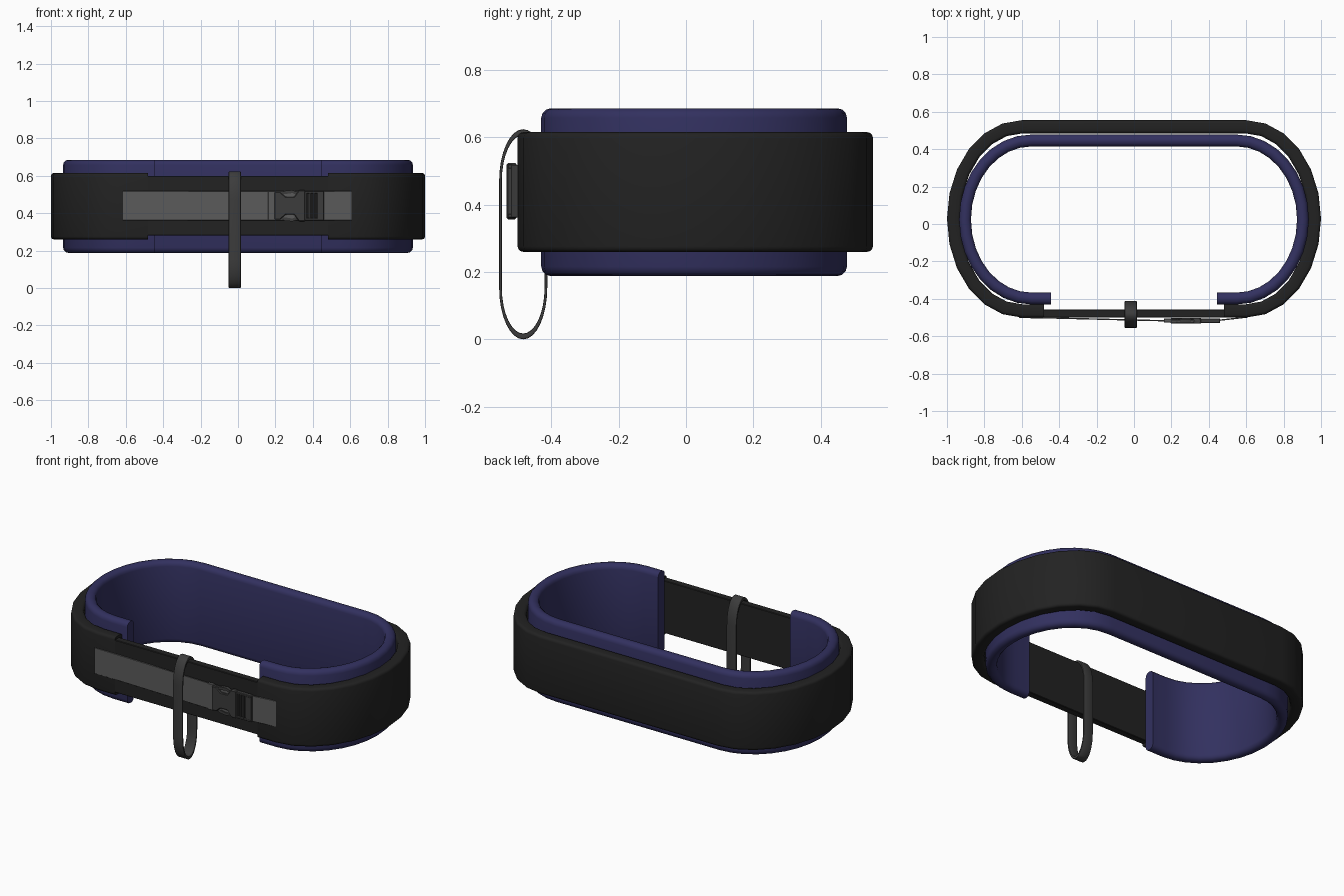
import bpy, bmesh, math
from mathutils import Vector

if "Cube" in bpy.data.objects:
    bpy.data.objects.remove(bpy.data.objects["Cube"])


def material(name, rgb):
    m = bpy.data.materials.new(name)
    m.diffuse_color = (*rgb, 1)
    m.use_nodes = True
    m.node_tree.nodes["Principled BSDF"].inputs["Base Color"].default_value = m.diffuse_color
    return m


BLACK = material("black_fabric", (0.016, 0.016, 0.016))
BLUE = material("blue_padding", (0.032, 0.03, 0.115))
WEB = material("grey_webbing", (0.105, 0.105, 0.105))
PLASTIC = material("dark_plastic", (0.045, 0.045, 0.045))


def finish(bm, name, mat):
    bmesh.ops.recalc_face_normals(bm, faces=bm.faces)
    me = bpy.data.meshes.new(name)
    bm.to_mesh(me)
    bm.free()
    ob = bpy.data.objects.new(name, me)
    bpy.context.collection.objects.link(ob)
    me.materials.append(mat)
    bpy.ops.object.select_all(action='DESELECT')
    ob.select_set(True)
    bpy.context.view_layer.objects.active = ob
    bpy.ops.object.shade_smooth_by_angle(angle=math.radians(35))
    return ob


def rounded_profile(thick, lo, hi, r, steps=3):
    """Rounded rectangle: (depth inward, position across the band)."""
    pts = []
    for cx, cz, a0 in ((thick - r, hi - r, 0), (r, hi - r, 90),
                       (r, lo + r, 180), (thick - r, lo + r, 270)):
        for i in range(steps + 1):
            a = math.radians(a0 + 90 * i / steps)
            pts.append((cx + r * math.cos(a), cz + r * math.sin(a)))
    return pts


def band(name, path, profile, mat, closed=False, place=lambda u, v, w: (u, v, w)):
    """Sweep a profile along a counter-clockwise 2D outline, mitred inward."""
    bm = bmesh.new()
    n = len(path)
    path = [Vector(p) for p in path]
    rings = []
    for i, p in enumerate(path):
        a = path[i - 1] if (closed or i) else None
        b = path[(i + 1) % n] if (closed or i < n - 1) else None
        t1 = (p - a).normalized() if a else (b - p).normalized()
        t2 = (b - p).normalized() if b else t1
        n1, n2 = Vector((-t1.y, t1.x)), Vector((-t2.y, t2.x))
        m = (n1 + n2).normalized()
        m /= m.dot(n1)
        rings.append([bm.verts.new(place(*(p + m * d), w)) for d, w in profile])
    k = len(profile)
    for i in range(n if closed else n - 1):
        r, s = rings[i], rings[(i + 1) % n]
        for j in range(k):
            bm.faces.new((r[j], r[(j + 1) % k], s[(j + 1) % k], s[j]))
    if not closed:
        bm.faces.new(rings[0])
        bm.faces.new(rings[-1])
    return finish(bm, name, mat)


def waist_outline(gap, straight, rx, front, back, segs):
    """Open stadium outline with the gap at the front."""
    cy, ry = (front + back) / 2, (back - front) / 2
    right = [(straight + rx * math.cos(a), cy + ry * math.sin(a))
             for a in (math.pi * (i / segs - 0.5) for i in range(segs + 1))]
    left = [(-x, y) for x, y in reversed(right)]
    return [(gap, front)] + right + left + [(-gap, front)]


def plate(name, outline, y0, y1, mat, bevel=0.0):
    """Extrude an x-z outline between two depths."""
    bm = bmesh.new()
    f = bm.faces.new([bm.verts.new((x, y0, z)) for x, z in outline])
    ext = bmesh.ops.extrude_face_region(bm, geom=[f])
    for v in ext["geom"]:
        if isinstance(v, bmesh.types.BMVert):
            v.co.y = y1
    if bevel:
        bmesh.ops.bevel(bm, geom=bm.edges[:], offset=bevel, segments=1, affect='EDGES')
    return finish(bm, name, mat)


def rect(x0, x1, z0, z1):
    return [(x0, z0), (x1, z0), (x1, z1), (x0, z1)]


# Outer belt, inner padding and the thinner front panel
band("outer_belt", waist_outline(0.48, 0.6, 0.4, -0.5, 0.555, 12),
     rounded_profile(0.07, 0.26, 0.615, 0.016), BLACK)
band("inner_padding", waist_outline(0.445, 0.55, 0.385, -0.43, 0.478, 16),
     rounded_profile(0.063, 0.188, 0.686, 0.028), BLUE)
plate("front_panel", rect(-0.485, 0.485, 0.28, 0.6), -0.499, -0.457, BLACK, 0.003)

# Webbing strap bowing slightly out over the front
band("webbing_strap", [(-0.615, -0.503), (-0.48, -0.505), (0.17, -0.521),
                       (0.43, -0.521), (0.607, -0.501)],
     rounded_profile(0.007, 0.362, 0.518, 0.001, 1), WEB)

# Buckle socket with notched sides
zc = 0.44
lower = [(0.195, -0.074), (0.225, -0.074), (0.255, -0.048), (0.3, -0.048),
         (0.325, -0.083), (0.36, -0.083)]
plate("buckle_socket", [(x, zc + z) for x, z in lower] +
      [(x, zc - z) for x, z in reversed(lower)], -0.533, -0.503, PLASTIC, 0.004)
plate("buckle_strap_end", rect(0.16, 0.2, zc - 0.079, zc + 0.079), -0.526, -0.506, WEB, 0.002)

# Release prongs on both sides
for s, side in ((1, "upper"), (-1, "lower")):
    prong = [(0.225, 0.068), (0.25, 0.08), (0.29, 0.084), (0.335, 0.066),
             (0.335, 0.05), (0.29, 0.068), (0.25, 0.062)]
    plate(f"{side}_release_prong", [(x, zc + s * z) for x, z in prong],
          -0.528, -0.508, PLASTIC)
    # Side rails of the adjuster
    z0, z1 = sorted((zc + s * 0.066, zc + s * 0.08))
    plate(f"{side}_adjuster_rail", rect(0.355, 0.46, z0, z1), -0.53, -0.504, PLASTIC, 0.003)

# Adjuster cross bars over a dark recess
plate("adjuster_recess", rect(0.36, 0.425, zc - 0.068, zc + 0.068), -0.524, -0.506, BLACK)
for i, (x0, x1) in enumerate(((0.355, 0.368), (0.381, 0.39), (0.402, 0.411), (0.423, 0.46))):
    plate(f"adjuster_bar_{i + 1}", rect(x0, x1, zc - 0.07, zc + 0.07),
          -0.53, -0.508, PLASTIC, 0.002)

# Hanging loop around the front panel: a stadium stretched vertically
R, K, H = 0.0715, 2.15, 0.624
loop = []
for base, a0 in ((H / K - R, 0), (R, 180)):
    for i in range(17):
        a = math.radians(a0 + 180 * i / 16)
        loop.append((-0.4835 + R * math.cos(a), base + R * math.sin(a)))
band("hanging_loop", loop, rounded_profile(0.008, -0.05, 0.015, 0.0025, 2), PLASTIC,
     closed=True, place=lambda u, v, w: (w, u, v * K))
